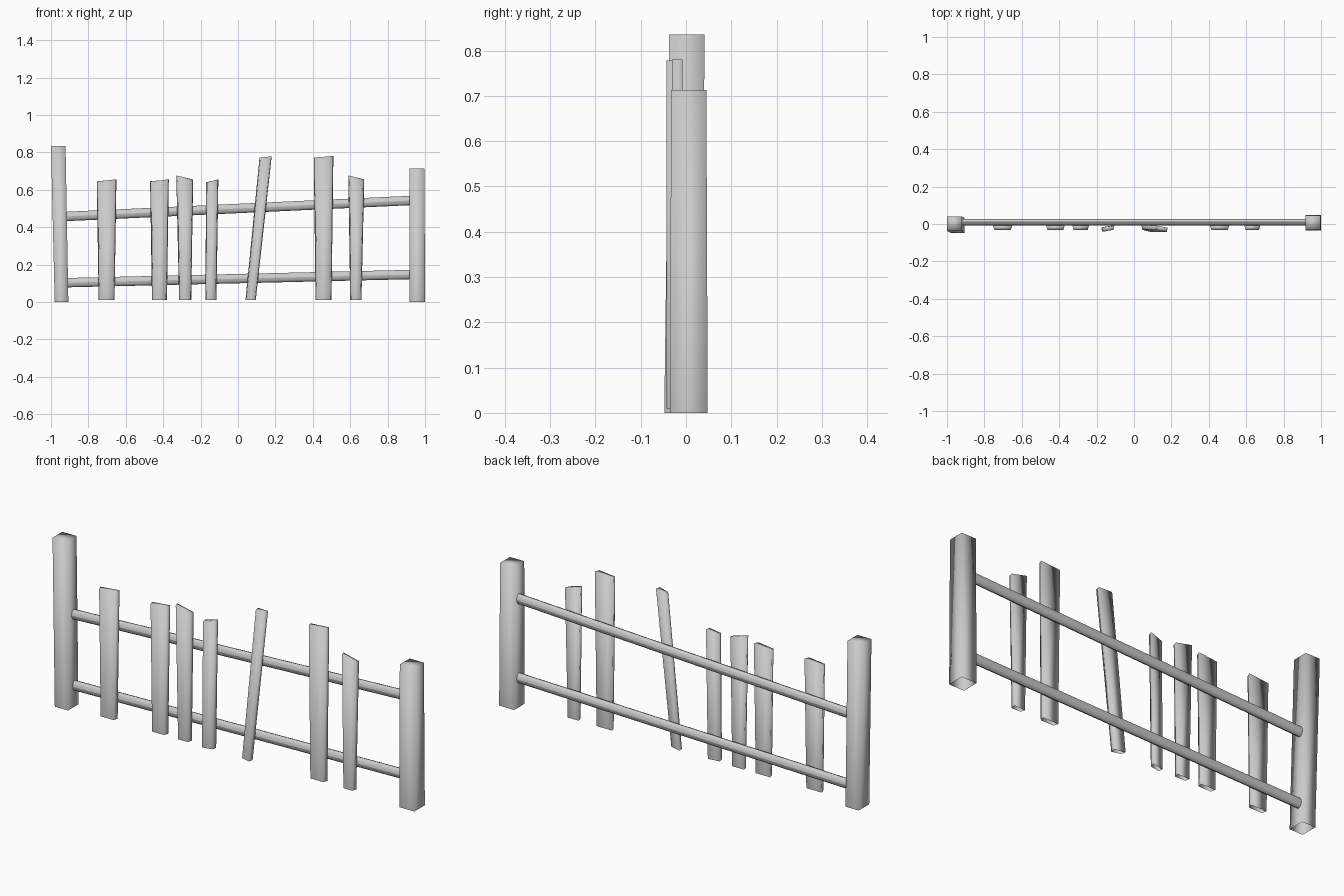
import bpy
from mathutils import Vector

if "Cube" in bpy.data.objects:
    bpy.data.objects.remove(bpy.data.objects["Cube"], do_unlink=True)

# One plain grey for the whole fence
grey = bpy.data.materials.new("weathered_grey")
grey.use_nodes = True
colour = (0.6, 0.6, 0.6, 1)
grey.diffuse_color = colour
grey.node_tree.nodes["Principled BSDF"].inputs["Base Color"].default_value = colour


def finish(obj):
    obj.data.materials.clear()
    obj.data.materials.append(grey)
    for face in obj.data.polygons:
        face.use_smooth = True


def open_prism(name, bottom, top):
    """Four-sided timber between two rings, capped at the top, open at the foot."""
    sides = [(i, (i + 1) % 4, (i + 1) % 4 + 4, i + 4) for i in range(4)]
    mesh = bpy.data.meshes.new(name)
    mesh.from_pydata(bottom + top, [], sides + [(4, 5, 6, 7)])
    mesh.update()
    obj = bpy.data.objects.new(name, mesh)
    bpy.context.collection.objects.link(obj)
    finish(obj)


def square(x0, x1, y0, y1, z):
    return [(x0, y0, z), (x1, y0, z), (x1, y1, z), (x0, y1, z)]


def plank_ring(x0, x1, z0, z1, twist):
    """Tapered section: narrow front, wide back, turned by twist."""
    inset, back, depth = (x1 - x0) * 0.08, -0.008, 0.023
    y0, y1 = back - max(twist, 0), back - max(-twist, 0)
    return [(x0 + inset, y0 - depth, z0), (x1 - inset, y1 - depth, z1),
            (x1, y1, z1), (x0, y0, z0)]


def rail(name, start, end):
    start, end = Vector(start), Vector(end)
    axis = end - start
    bpy.ops.mesh.primitive_cylinder_add(vertices=12, radius=1, depth=axis.length,
                                        location=(start + end) / 2)
    obj = bpy.context.object
    obj.name = name
    obj.scale = (0.025, 0.018, 1)
    obj.rotation_euler = (0, axis.to_track_quat('Z', 'Y').to_euler().y, 0)
    obj.rotation_mode = 'QUATERNION'
    obj.rotation_quaternion = Vector((0, 0, 1)).rotation_difference(axis)
    finish(obj)
    # Crisp end caps
    bpy.ops.object.shade_smooth_by_angle()


# Posts
open_prism("tall_post", square(-0.98, -0.907, -0.048, 0.035, 0),
           square(-1, -0.922, -0.037, 0.041, 0.835))
open_prism("short_post", square(0.917, 1, -0.035, 0.048, 0),
           square(0.918, 0.997, -0.033, 0.045, 0.713))

# Rails
rail("lower_rail", (-0.925, 0.01, 0.103), (0.93, 0.01, 0.147))
rail("upper_rail", (-0.925, 0.01, 0.457), (0.93, 0.01, 0.543))

# Planks: top left x, z, top right x, z, bottom left x, right x, twist
planks = [
    (-0.755, 0.645, -0.65, 0.655, -0.745, -0.66, 0),
    (-0.47, 0.645, -0.37, 0.655, -0.46, -0.38, 0),
    (-0.33, 0.675, -0.24, 0.655, -0.315, -0.25, 0),
    (-0.17, 0.64, -0.105, 0.655, -0.175, -0.115, 0.01),
    (0.115, 0.772, 0.18, 0.778, 0.04, 0.095, -0.012),
    (0.405, 0.772, 0.51, 0.78, 0.415, 0.5, 0),
    (0.59, 0.675, 0.675, 0.655, 0.6, 0.66, 0),
]
for i, (tl, zl, tr, zr, bl, br, twist) in enumerate(planks, 1):
    open_prism(f"plank_{i}", plank_ring(bl, br, 0.01, 0.01, twist),
               plank_ring(tl, tr, zl, zr, twist))
